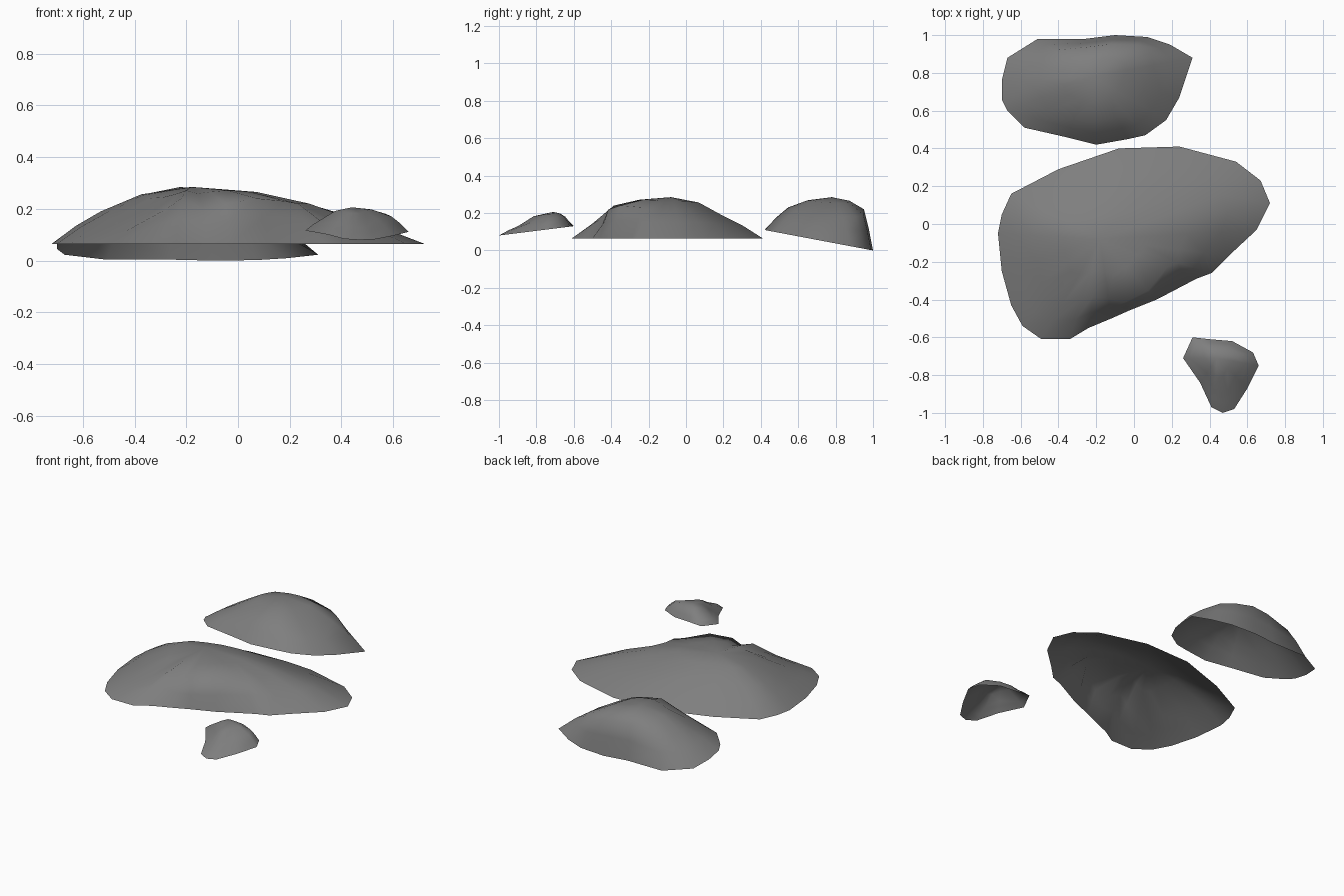
import bpy
import bmesh
from mathutils import Vector

default_cube = bpy.data.objects.get("Cube")
if default_cube:
    bpy.data.objects.remove(default_cube, do_unlink=True)

# One grey stone colour
stone = bpy.data.materials.new("grey_stone")
stone.use_nodes = True
colour = (.21, .21, .21, 1)
stone.diffuse_color = colour
shader = next(n for n in stone.node_tree.nodes if n.type == 'BSDF_PRINCIPLED')
shader.inputs["Base Color"].default_value = colour
shader.inputs["Roughness"].default_value = .9


def make_rock(name, crown, spokes, base_height):
    """Open-bottomed boulder shell. Each spoke runs from a foot on the ground
    outline (x, y), over a shoulder (share of the way in, height), to the crown."""
    bm = bmesh.new()
    top = Vector(crown)
    rings = [[], [], [], []]
    for x, y, inward, height in spokes:
        foot = Vector((x, y, base_height(y)))
        shoulder = foot.lerp(top, inward)
        shoulder.z = height
        # Rounded steps below and above the shoulder
        flank = foot.lerp(shoulder, .5)
        flank.z = foot.z + (shoulder.z - foot.z) * .56
        brow = shoulder.lerp(top, .45)
        brow.z = shoulder.z + (top.z - shoulder.z) * .7
        for ring, point in zip(rings, (foot, flank, shoulder, brow)):
            ring.append(bm.verts.new(point))

    # Skin the rings and close the crown
    crown_vert = bm.verts.new(top)
    count = len(spokes)
    for i in range(count):
        j = (i + 1) % count
        for lower, upper in zip(rings, rings[1:]):
            bm.faces.new((lower[i], lower[j], upper[j], upper[i]))
        bm.faces.new((rings[-1][i], rings[-1][j], crown_vert))
    for face in bm.faces:
        face.smooth = True

    mesh = bpy.data.meshes.new(name)
    bm.to_mesh(mesh)
    bm.free()
    mesh.materials.append(stone)
    rock = bpy.data.objects.new(name, mesh)
    bpy.context.collection.objects.link(rock)
    return rock


# Broad middle boulder with a notch in its front edge
large_spokes = [
    (-.72, -.05, .35, .19), (-.7, -.25, .35, .18), (-.65, -.43, .35, .16),
    (-.59, -.54, .3, .14), (-.49, -.61, .35, .15), (-.34, -.61, .4, .2),
    (-.24, -.55, .35, .24), (-.12, -.5, .25, .2), (-.03, -.46, .12, .22),
    (.12, -.4, .15, .24), (.33, -.29, .3, .23), (.41, -.26, .3, .22),
    (.5, -.17, .38, .22), (.65, -.03, .45, .22), (.72, .11, .5, .22),
    (.67, .23, .5, .21), (.54, .33, .5, .2), (.24, .41, .45, .19),
    (-.08, .4, .5, .2), (-.4, .29, .5, .21), (-.65, .16, .4, .19),
    (-.7, .05, .35, .19),
]
make_rock("large_boulder", (-.18, -.08, .285), large_spokes, lambda y: .065)

# Rear boulder, tilted down towards the back
rear_spokes = [
    (-.7, .66, .4, .18), (-.67, .6, .4, .18), (-.58, .51, .35, .18),
    (-.36, .46, .3, .2), (-.2, .42, .35, .23), (-.03, .45, .35, .22),
    (.06, .47, .35, .21), (.17, .55, .4, .2), (.24, .67, .4, .19),
    (.31, .88, .4, .18), (.19, .95, .25, .18), (.07, .99, .2, .19),
    (-.1, 1, .22, .22), (-.26, .98, .22, .22), (-.51, .98, .3, .18),
    (-.67, .88, .4, .17), (-.7, .76, .4, .18),
]
make_rock("rear_boulder", (-.22, .78, .285), rear_spokes,
          lambda y: .18 * (1 - y) + .005 * (1 - y) / .58)

# Small front stone, tilted slightly up towards the back
small_spokes = [
    (.26, -.71, .35, .16), (.35, -.84, .4, .15), (.41, -.97, .35, .13),
    (.47, -1, .35, .13), (.53, -.98, .35, .13), (.6, -.87, .4, .16),
    (.66, -.75, .3, .17), (.63, -.68, .3, .18), (.52, -.62, .35, .18),
    (.4, -.61, .35, .18), (.31, -.6, .4, .17),
]
make_rock("small_stone", (.44, -.71, .206), small_spokes,
          lambda y: .08 + .125 * (y + 1))
